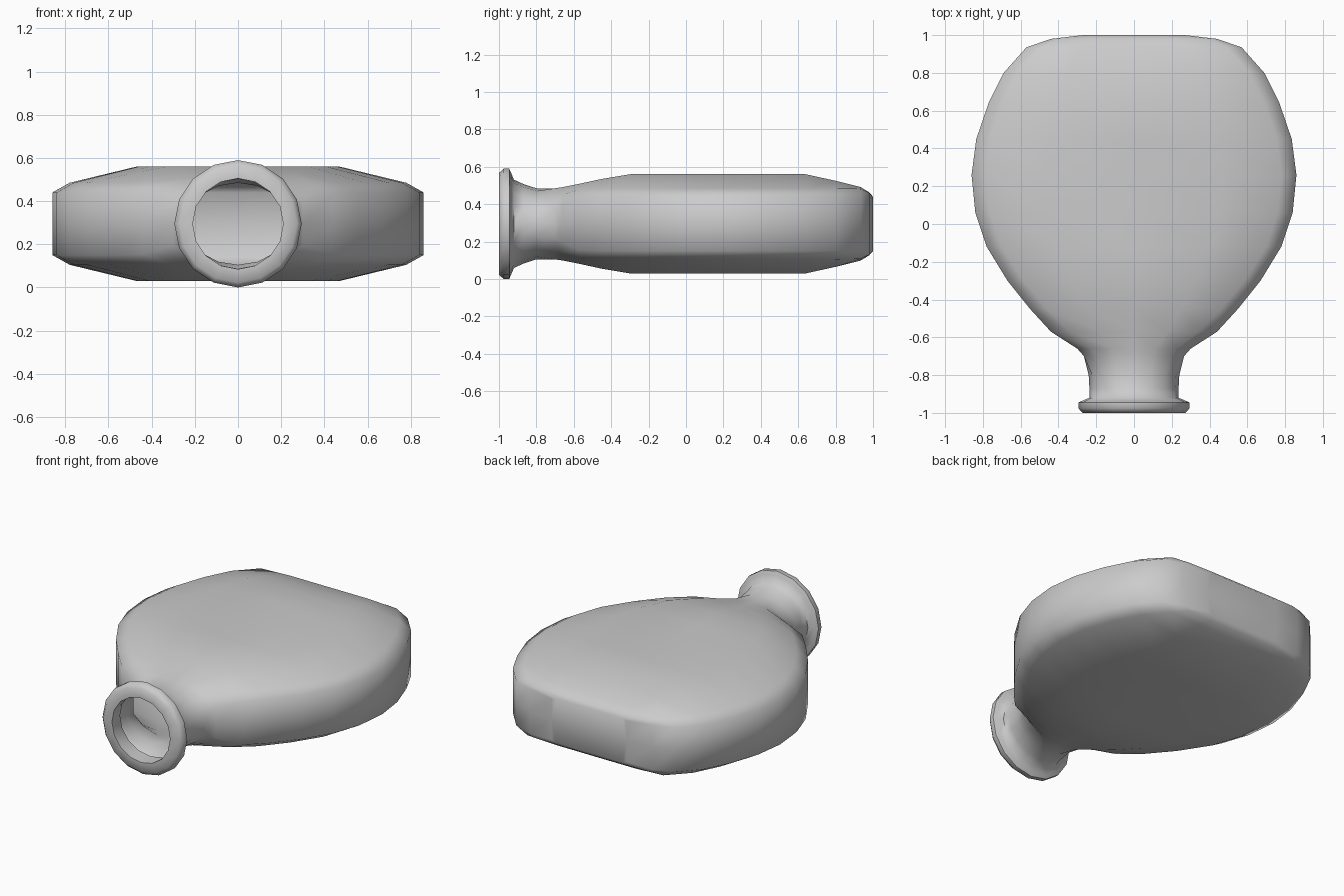
import bpy, bmesh
from math import sin, cos, pi

CZ = 0.295  # height of the bottle's axis


def ring(quarter):
    """Mirror five quarter-section points (x, z) into a 16-point loop."""
    q = quarter
    half = q + [(-x, z) for x, z in reversed(q[:-1])]
    return half + [(x, -z) for x, z in reversed(half[1:-1])]


def oval(rx, rz):
    return ring([(rx * cos(i * pi / 8), rz * sin(i * pi / 8)) for i in range(5)])


def body_section(w1, w2, w3, z1, z2, h):
    return ring([(w1, 0), (w1, z1), (w2, z2), (w3, h), (0, h)])


# Lip and neck: (y, x radius, z radius), from inside the mouth outwards
lip = [(-0.90, 0.222, 0.208), (-0.95, 0.21, 0.21), (-1.0, 0.21, 0.21),
       (-1.0, 0.272, 0.272), (-0.975, 0.295, 0.295), (-0.945, 0.295, 0.295),
       (-0.935, 0.272, 0.272), (-0.92, 0.236, 0.236), (-0.87, 0.236, 0.213),
       (-0.80, 0.24, 0.19)]

# Body: (y, wall width, bevel width, flat width, wall z, bevel z, flat z)
body = [(-0.70, .265, .195, .105, .075, .137, .190),
        (-0.66, .300, .225, .11, .10, .155, .196),
        (-0.57, .44, .34, .18, .14, .183, .214),
        (-0.45, .55, .46, .25, .145, .19, .24),
        (-0.30, .67, .585, .33, .145, .19, .265),
        (-0.12, .78, .70, .41, .145, .19, .265),
        (0.06, .84, .76, .46, .145, .19, .265),
        (0.26, .86, .78, .47, .145, .19, .265),
        (0.45, .835, .755, .44, .145, .19, .265),
        (0.64, .77, .69, .38, .145, .19, .265),
        (0.80, .69, .61, .34, .145, .19, .23),
        (0.935, .57, .49, .28, .145, .187, .196),
        (0.98, .44, .40, .22, .145, .165, .168),
        (1.0, .27, .24, .13, .135, .143, .145)]

sections = [(y, oval(a, b)) for y, a, b in lip]
sections += [(r[0], body_section(*r[1:])) for r in body]

# Loft all sections into one hollow bottle, closed at the base
bm = bmesh.new()
loops = [[bm.verts.new((x, y, CZ + z)) for x, z in pts] for y, pts in sections]
for a, b in zip(loops, loops[1:]):
    for i in range(16):
        j = (i + 1) % 16
        bm.faces.new((a[i], a[j], b[j], b[i]))
bm.faces.new(loops[-1])
bmesh.ops.recalc_face_normals(bm, faces=bm.faces)
mesh = bpy.data.meshes.new("flask")
bm.to_mesh(mesh)
bm.free()
flask = bpy.data.objects.new("flask", mesh)
bpy.context.collection.objects.link(flask)

# Smooth shading with the lip kept crisp
bpy.context.view_layer.objects.active = flask
flask.select_set(True)
bpy.ops.object.shade_smooth_by_angle(angle=1.1)
